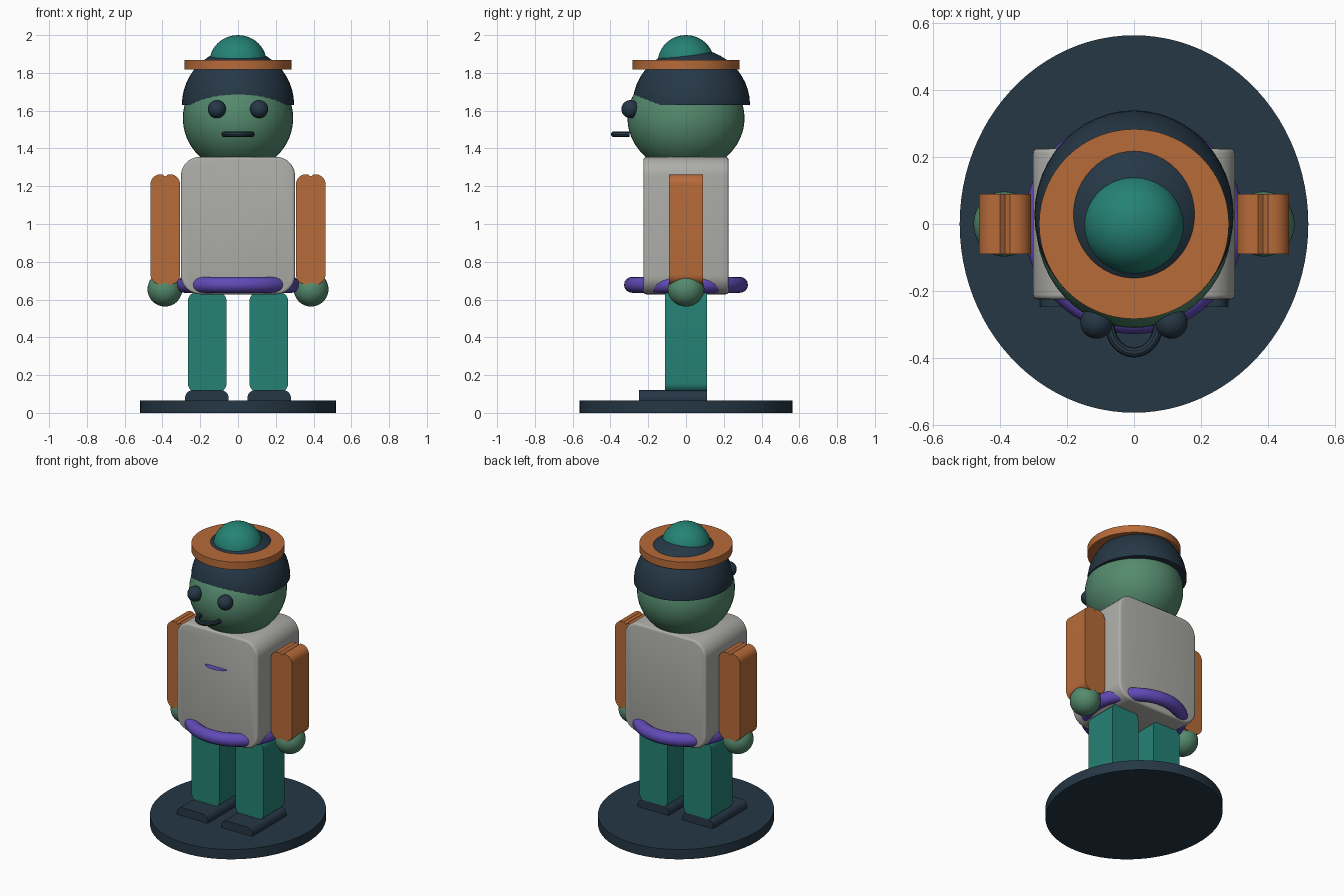
import bpy, bmesh
from math import sin, cos, pi, radians

cube = bpy.data.objects.get("Cube")
if cube:
    bpy.data.objects.remove(cube, do_unlink=True)


def linear(c):
    c /= 255
    return c / 12.92 if c <= 0.04045 else ((c + 0.055) / 1.055) ** 2.4


def material(name, *rgb):
    m = bpy.data.materials.new(name)
    m.use_nodes = True
    col = [linear(c) for c in rgb] + [1]
    m.diffuse_color = col
    m.node_tree.nodes["Principled BSDF"].inputs["Base Color"].default_value = col
    return m


navy = material("dark navy", 37, 55, 69)
teal = material("teal", 37, 130, 117)
orange = material("burnt orange", 183, 107, 57)
grey = material("warm grey", 173, 174, 169)
green = material("skin green", 84, 138, 109)
purple = material("purple", 96, 74, 182)


def finish(ob, name, mat, angle=35):
    ob.name = ob.data.name = name
    ob.data.materials.append(mat)
    bpy.ops.object.select_all(action='DESELECT')
    ob.select_set(True)
    bpy.context.view_layer.objects.active = ob
    bpy.ops.object.shade_smooth_by_angle(angle=radians(angle))
    return ob


def from_bmesh(bm, name, mat, angle=35):
    bmesh.ops.recalc_face_normals(bm, faces=bm.faces)
    me = bpy.data.meshes.new(name)
    bm.to_mesh(me)
    bm.free()
    ob = bpy.data.objects.new(name, me)
    bpy.context.collection.objects.link(ob)
    return finish(ob, name, mat, angle)


def ellipsoid(name, mat, loc, radii, cut=None):
    """Smooth ellipsoid; cut removes everything below that height."""
    bm = bmesh.new()
    bmesh.ops.create_uvsphere(bm, u_segments=48, v_segments=24, radius=1)
    for v in bm.verts:
        v.co = [l + r * c for l, r, c in zip(loc, radii, v.co)]
    if cut is not None:
        geom = bm.verts[:] + bm.edges[:] + bm.faces[:]
        res = bmesh.ops.bisect_plane(bm, geom=geom, plane_co=(0, 0, cut),
                                     plane_no=(0, 0, 1), clear_inner=True)
        rim = [e for e in res["geom_cut"] if isinstance(e, bmesh.types.BMEdge)]
        bmesh.ops.contextual_create(bm, geom=rim)
    return from_bmesh(bm, name, mat)


def disc(name, mat, rx, ry, z0, z1):
    bpy.ops.mesh.primitive_cylinder_add(vertices=96, radius=1, depth=1)
    ob = bpy.context.object
    for v in ob.data.vertices:
        v.co = (v.co.x * rx, v.co.y * ry, z0 if v.co.z < 0 else z1)
    return finish(ob, name, mat)


def rounded_prism(name, mat, x, z0, z1, half, r, y0, y1, notch=0.0, bevel=0.0):
    """Rounded rectangle in the front plane, extruded from y0 to y1."""
    mid, h = (z0 + z1) / 2, (z1 - z0) / 2
    pts = []
    corners = [(1, 1), (-1, 1), (-1, -1), (1, -1)]
    for q, (sx, sz) in enumerate(corners):
        for i in range(9):
            a = (q + i / 8) * pi / 2
            pts.append((sx * (half - r) + r * cos(a), sz * (h - r) + r * sin(a)))
        if notch and q in (0, 2):
            pts += [(sx * 0.015, sz * h), (0, sz * (h - notch)), (-sx * 0.015, sz * h)]
    bm = bmesh.new()
    face = bm.faces.new([bm.verts.new((x + px, y0, mid + pz)) for px, pz in pts])
    res = bmesh.ops.extrude_face_region(bm, geom=[face])
    moved = [v for v in res["geom"] if isinstance(v, bmesh.types.BMVert)]
    bmesh.ops.translate(bm, verts=moved, vec=(0, y1 - y0, 0))
    if bevel:
        ends = [e for e in bm.edges if abs(e.verts[0].co.y - e.verts[1].co.y) < 1e-5]
        bmesh.ops.bevel(bm, geom=ends, offset=bevel, segments=3, profile=0.5,
                        affect='EDGES')
    return from_bmesh(bm, name, mat)


# Stand
disc("stand", navy, 0.52, 0.563, 0, 0.066)

# Paired parts
for side, s in (("left", 1), ("right", -1)):
    rounded_prism(side + "_shoe", navy, s * 0.165, 0.03, 0.12, 0.115, 0.04, -0.248, 0.112)
    rounded_prism(side + "_leg", teal, s * 0.163, 0.108, 0.64, 0.103, 0.05, -0.112, 0.112)
    rounded_prism(side + "_arm", orange, s * 0.385, 0.68, 1.263, 0.078, 0.052,
                  -0.09, 0.09, notch=0.012)
    ellipsoid(side + "_hand", green, (s * 0.387, 0, 0.655), (0.092, 0.097, 0.092))
    ellipsoid(side + "_eye", navy, (s * 0.112, -0.294, 1.608), (0.048, 0.048, 0.048))

# Torso and belt
rounded_prism("torso", grey, 0, 0.628, 1.355, 0.302, 0.1, -0.225, 0.225, bevel=0.014)
bpy.ops.mesh.primitive_torus_add(location=(0, 0, 0.678), major_radius=0.286,
                                 minor_radius=0.042, major_segments=64, minor_segments=16)
finish(bpy.context.object, "belt", purple)

# Paper-thin chest badge standing out horizontally
bm = bmesh.new()
bm.faces.new([bm.verts.new((0.08 * cos(a), -0.22 - 0.05 * sin(a), 1.12))
              for a in (i * pi / 16 for i in range(17))])
from_bmesh(bm, "chest_badge", purple)

# Head, hair and hat
ellipsoid("head", green, (0, 0, 1.56), (0.292, 0.31, 0.282))
ellipsoid("hair_cap", navy, (0, 0.028, 1.63), (0.297, 0.311, 0.3), cut=1.629)
disc("hat_brim", orange, 0.283, 0.283, 1.818, 1.868)
ellipsoid("hat_dome", teal, (0, 0, 1.853), (0.152, 0.15, 0.147))

# Curved mouth bar
curve = bpy.data.curves.new("mouth", 'CURVE')
curve.dimensions = '3D'
curve.bevel_depth = 0.015
curve.bevel_resolution = 3
curve.use_fill_caps = True
spline = curve.splines.new('POLY')
spline.points.add(24)
for i, p in enumerate(spline.points):
    a = pi + pi * i / 24
    p.co = (0.072 * cos(a), -0.3 + 0.083 * sin(a), 1.475, 1)
mouth = bpy.data.objects.new("mouth", curve)
bpy.context.collection.objects.link(mouth)
bpy.ops.object.select_all(action='DESELECT')
mouth.select_set(True)
bpy.context.view_layer.objects.active = mouth
bpy.ops.object.convert(target='MESH')
finish(bpy.context.object, "mouth", navy)
